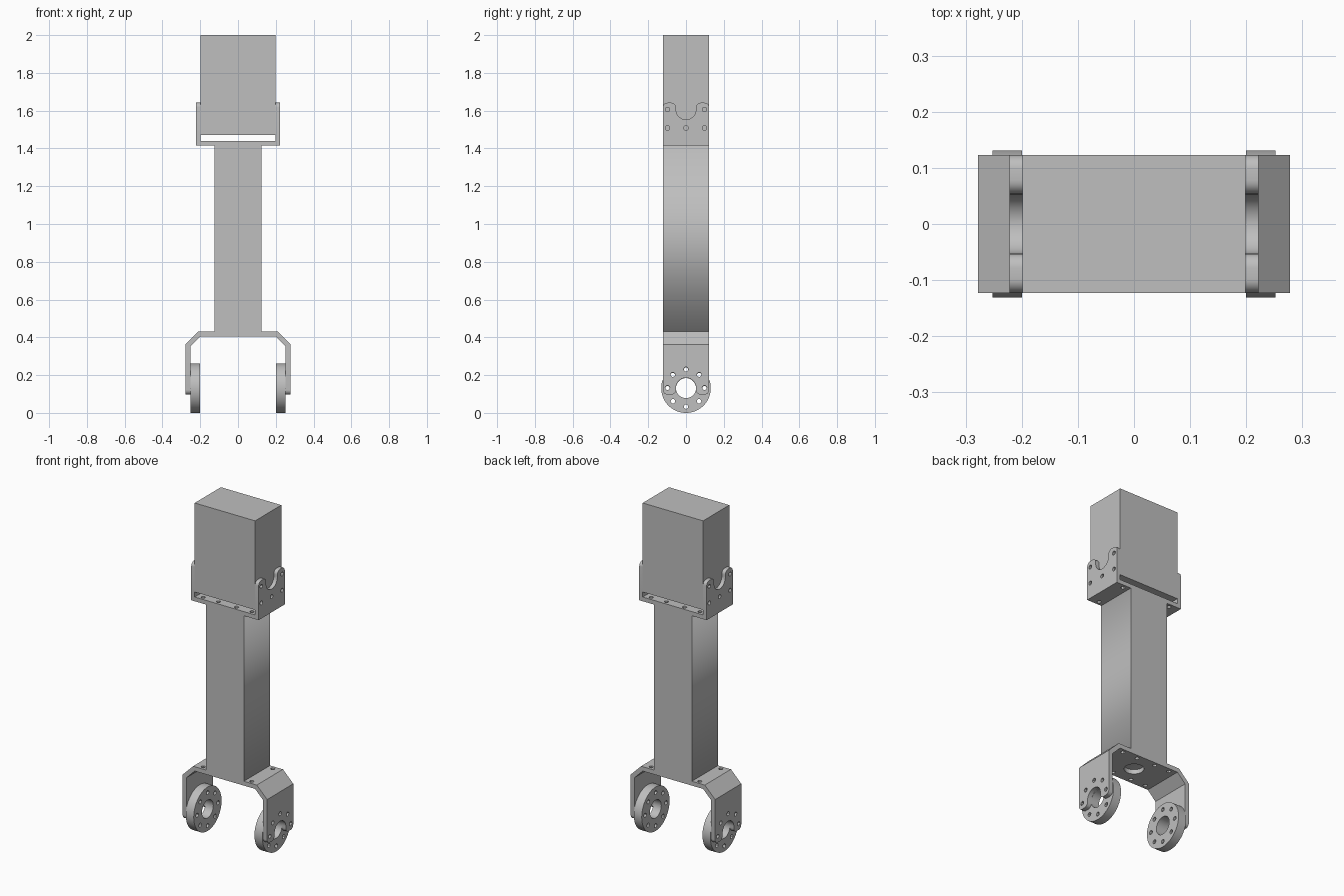
import bpy, bmesh, math
from mathutils import Matrix

if "Cube" in bpy.data.objects:
    bpy.data.objects.remove(bpy.data.objects["Cube"])

grey = bpy.data.materials.new("plain grey")
grey.use_nodes = True
grey.diffuse_color = (0.52, 0.52, 0.52, 1)
grey.node_tree.nodes["Principled BSDF"].inputs["Base Color"].default_value = (0.52, 0.52, 0.52, 1)

HALF = 0.123      # half depth of the limb
BORE = 0.053      # radius of the large holes
PIN = 0.012       # radius of the screw holes
PITCH = 0.098     # screw hole spacing from centre

# Matrices that send a drawn profile (u, v) along the named axis
AXES = {
    "x": Matrix(((0, 0, 1, 0), (1, 0, 0, 0), (0, 1, 0, 0), (0, 0, 0, 1))),
    "y": Matrix(((1, 0, 0, 0), (0, 0, -1, 0), (0, 1, 0, 0), (0, 0, 0, 1))),
    "z": Matrix.Identity(4),
}


def arc(u, v, r, start, end, steps):
    angles = [math.radians(start + (end - start) * i / steps) for i in range(steps + 1)]
    return [(u + r * math.cos(a), v + r * math.sin(a)) for a in angles]


def circle(u, v, r, steps=20):
    return arc(u, v, r, 0, 360, steps)[:-1]


def rect(u, low, high):
    return [(-u, low), (u, low), (u, high), (-u, high)]


def prism(name, loops, half_depth, axis, offset=0):
    """Extrude closed loops; inner loops become holes."""
    curve = bpy.data.curves.new(name, "CURVE")
    curve.dimensions = "2D"
    curve.fill_mode = "BOTH"
    curve.extrude = half_depth
    for loop in loops:
        spline = curve.splines.new("POLY")
        spline.points.add(len(loop) - 1)
        for point, (u, v) in zip(spline.points, loop):
            point.co = (u, v, 0, 1)
        spline.use_cyclic_u = True
    temp = bpy.data.objects.new(name + " outline", curve)
    bpy.context.collection.objects.link(temp)
    deps = bpy.context.evaluated_depsgraph_get()
    mesh = bpy.data.meshes.new_from_object(temp.evaluated_get(deps))
    bpy.data.objects.remove(temp)
    bm = bmesh.new()
    bm.from_mesh(mesh)
    bmesh.ops.remove_doubles(bm, verts=bm.verts, dist=0.0001)
    bm.transform(AXES[axis] @ Matrix.Translation((0, 0, offset)))
    bmesh.ops.recalc_face_normals(bm, faces=bm.faces)
    bm.to_mesh(mesh)
    bm.free()
    mesh.materials.clear()
    mesh.materials.append(grey)
    mesh.name = name
    obj = bpy.data.objects.new(name, mesh)
    bpy.context.collection.objects.link(obj)
    return obj


def carve(obj, cutter, operation):
    mod = obj.modifiers.new("carve", "BOOLEAN")
    mod.operation = operation
    mod.solver = "EXACT"
    mod.object = cutter
    bpy.context.view_layer.objects.active = obj
    bpy.ops.object.modifier_apply(modifier=mod.name)
    bpy.data.objects.remove(cutter)


def smooth(obj):
    bpy.ops.object.select_all(action="DESELECT")
    obj.select_set(True)
    bpy.context.view_layer.objects.active = obj
    bpy.ops.object.shade_smooth_by_angle(angle=math.radians(30))


def forked_side(tip, way, pins):
    """Side outline with two rounded ears around a U notch."""
    r = 0.025
    half = [(HALF, -0.6)] + arc(HALF - r, -r, r, 0, 90, 6) + arc(BORE + r, -r, r, 90, 180, 6)
    notch = arc(0, -0.036, BORE, 0, -180, 20)
    outline = half + notch + [(-u, v) for u, v in reversed(half)]
    loops = [outline] + [circle(u, v, PIN, 12) for u, v in pins]
    return [[(u, tip + way * v) for u, v in loop] for loop in loops]


def bracket(name, front, tip, way, pins):
    """Bent strap: the front, side and top outlines intersected."""
    obj = prism(name, [front], 0.2, "y")
    carve(obj, prism("side cutter", forked_side(tip, way, pins), 0.4, "x"), "INTERSECT")
    holes = [circle(0, 0, BORE, 32)]
    for x in (-0.16, -0.06, 0.06, 0.16):
        holes += [circle(x, y, PIN, 12) for y in (-PITCH, PITCH)]
    carve(obj, prism("top cutter", [rect(0.35, -0.3, 0.3)] + holes, 3, "z"), "INTERSECT")
    smooth(obj)


def mirrored(points):
    return points + [(-x, z) for x, z in reversed(points)]


# Motor housing with a shallow round recess on each side
housing = prism("motor_housing", [rect(0.199, 1.47, 2.0)], HALF, "y")
for side in (-1, 1):
    carve(housing, prism("recess cutter", [circle(0, 1.897, BORE, 40)], 0.015, "x", side * 0.199), "DIFFERENCE")
smooth(housing)

# Upper bracket cradling the housing
bracket("upper_bracket",
        mirrored([(0.222, 1.415), (0.222, 1.7), (0.199, 1.7), (0.199, 1.44)]),
        1.642, 1,
        [(-PITCH, -0.036), (PITCH, -0.036), (-PITCH, -0.134), (0, -0.134), (PITCH, -0.134)])

# Square column
prism("column", [rect(0.125, 0.43, 1.415)], HALF, "y")

# Lower bracket with bevelled shoulders
bracket("lower_bracket",
        mirrored([(0.21, 0.43), (0.278, 0.362), (0.278, 0.05),
                  (0.252, 0.05), (0.252, 0.351), (0.199, 0.404)]),
        0.097, -1,
        [(PITCH * math.cos(a), -0.036 - PITCH * math.sin(a))
         for a in [math.pi * i / 4 for i in range(5)]])

# Round horns with a bore and a ring of eight screw holes
ring = [circle(PITCH * math.cos(math.pi * i / 4), 0.131 + PITCH * math.sin(math.pi * i / 4), PIN, 12)
        for i in range(8)]
for name, side in (("left_horn", 1), ("right_horn", -1)):
    smooth(prism(name, [circle(0, 0.131, 0.131, 64), circle(0, 0.131, BORE, 40)] + ring,
                 0.026, "x", side * 0.226))
